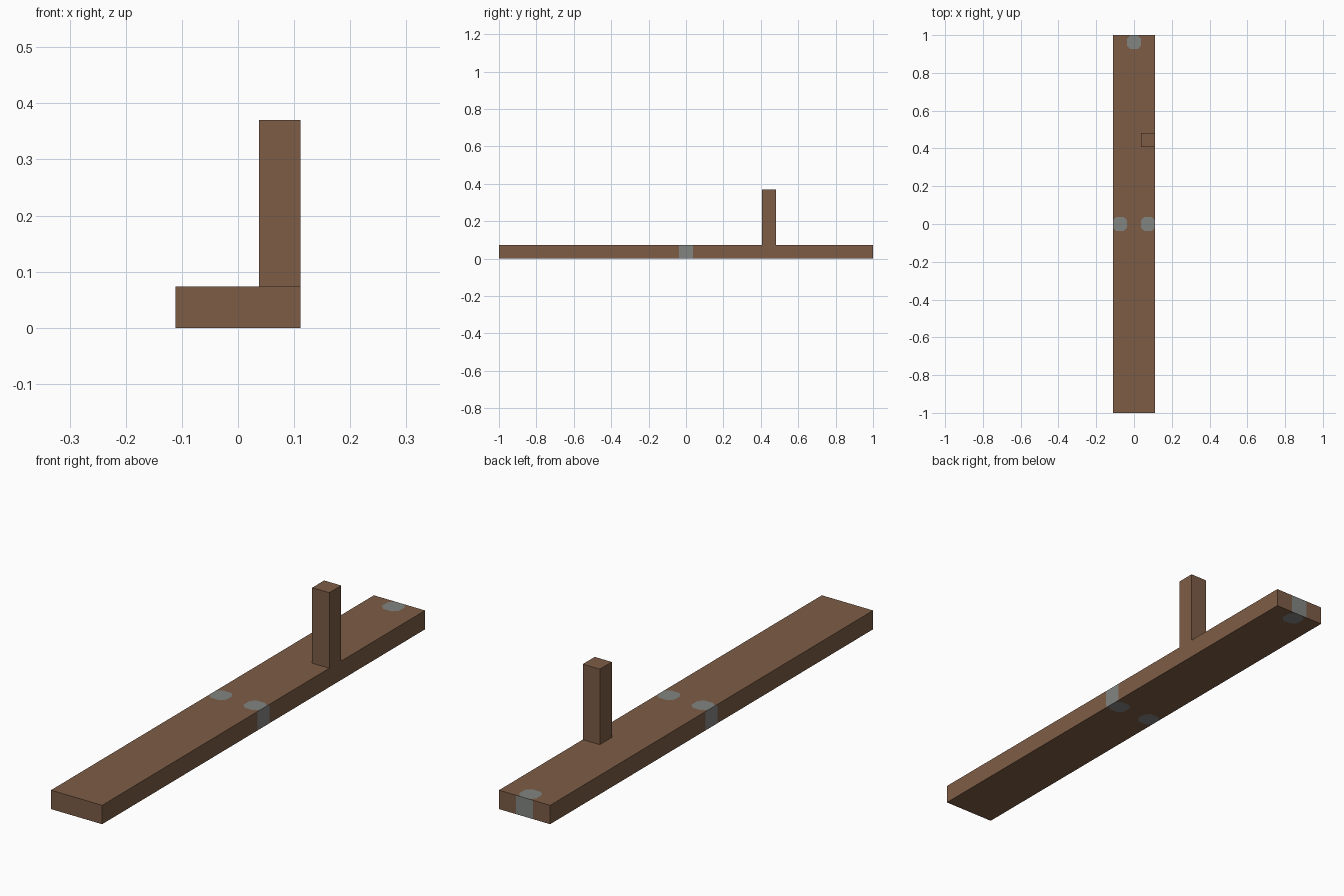
import bpy, bmesh
from mathutils import Vector

cube = bpy.data.objects.get("Cube")
if cube:
    bpy.data.objects.remove(cube, do_unlink=True)

HALF_W, HALF_L, THICK = 0.111, 1.0, 0.074
R = 0.037          # half width of a metal patch
CHAMFER = 0.018    # clipped corner of a patch
PATCHES = [Vector((-HALF_W + R, 0)), Vector((HALF_W - R, 0)), Vector((0, HALF_L - R))]


def material(name, color):
    m = bpy.data.materials.new(name)
    m.use_nodes = True
    m.diffuse_color = color
    bsdf = m.node_tree.nodes["Principled BSDF"]
    bsdf.inputs["Base Color"].default_value = color
    bsdf.inputs["Roughness"].default_value = 0.8
    return m


wood = material("brown wood", (0.205, 0.108, 0.061, 1))
metal = material("grey metal", (0.225, 0.235, 0.225, 1))


def box(lo, hi):
    lo, hi = Vector(lo), Vector(hi)
    bm = bmesh.new()
    bmesh.ops.create_cube(bm, size=1)
    bmesh.ops.scale(bm, vec=hi - lo, verts=bm.verts)
    bmesh.ops.translate(bm, vec=(lo + hi) / 2, verts=bm.verts)
    return bm


def finish(bm, name, mats):
    me = bpy.data.meshes.new(name)
    bm.to_mesh(me)
    bm.free()
    for m in mats:
        me.materials.append(m)
    ob = bpy.data.objects.new(name, me)
    bpy.context.collection.objects.link(ob)


def cut(bm, faces, point, normal):
    geom = {e for f in faces for e in (*f.verts, *f.edges, f)}
    bmesh.ops.bisect_plane(bm, geom=list(geom), plane_co=point, plane_no=normal, dist=1e-5)


def offset(face, centre):
    c = face.calc_center_median()
    return abs(c.x - centre.x), abs(c.y - centre.y)


# Board, cut into strips around the patches
board = box((-HALF_W, -HALF_L, 0), (HALF_W, HALF_L, THICK))
for x in (-R, R):
    cut(board, board.faces, (x, 0, 0), (1, 0, 0))
for y in (-R, R, HALF_L - 2 * R):
    cut(board, board.faces, (0, y, 0), (0, 1, 0))

# Clip the corners of each patch on the top and bottom faces
for p in PATCHES:
    for sx in (-1, 1):
        for sy in (-1, 1):
            board.normal_update()
            cell = [f for f in board.faces
                    if abs(f.normal.z) > 0.5 and max(offset(f, p)) < R]
            corner = (p.x + sx * R, p.y + sy * (R - CHAMFER), 0)
            cut(board, cell, corner, (sx, sy, 0))

# Metal goes on the clipped squares and the side bands beside them
board.normal_update()
for f in board.faces:
    flat = abs(f.normal.z) > 0.5
    for p in PATCHES:
        dx, dy = offset(f, p)
        inside = max(dx, dy) < R + 1e-4
        if inside and (not flat or dx + dy < 2 * R - CHAMFER):
            f.material_index = 1
finish(board, "board", [wood, metal])

# Upright peg on the left edge
peg = box((R, 0.407, THICK), (HALF_W, 0.481, 0.37))
finish(peg, "upright_peg", [wood])
